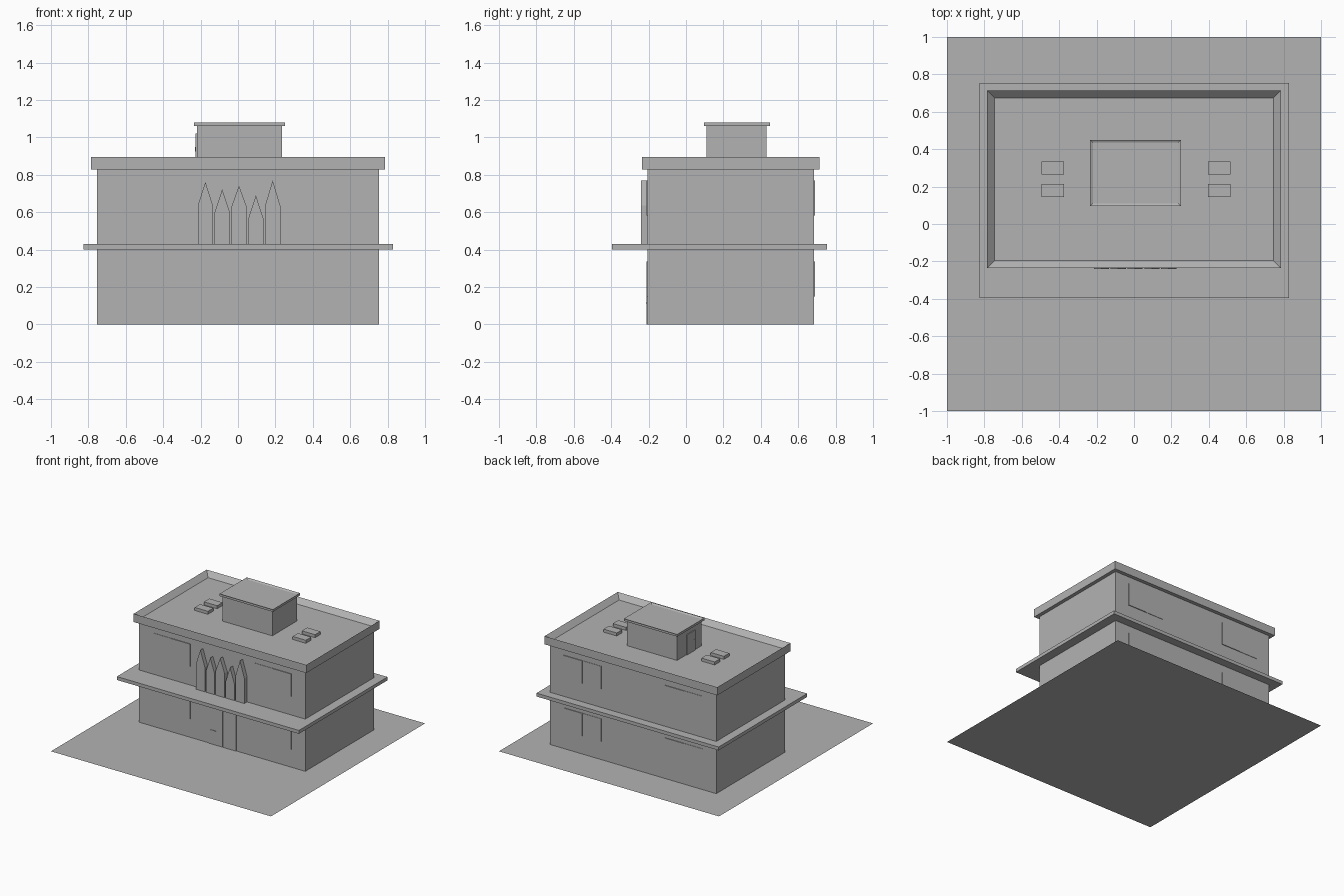
import bpy, bmesh

cube = bpy.data.objects.get("Cube")
if cube:
    bpy.data.objects.remove(cube, do_unlink=True)

# One plain grey for the whole model
grey = bpy.data.materials.new("plain_grey")
tone = (0.45, 0.45, 0.45, 1)
grey.use_nodes = True
grey.diffuse_color = tone
bsdf = next(n for n in grey.node_tree.nodes if n.type == "BSDF_PRINCIPLED")
bsdf.inputs["Base Color"].default_value = tone


def finish(name, bm):
    mesh = bpy.data.meshes.new(name)
    bmesh.ops.recalc_face_normals(bm, faces=bm.faces)
    bm.to_mesh(mesh)
    bm.free()
    mesh.materials.append(grey)
    obj = bpy.data.objects.new(name, mesh)
    bpy.context.collection.objects.link(obj)
    return obj


def box(name, x, y, z, rim=0, depth=0):
    """Box between the given ranges; an optional rim leaves a sunken top."""
    bm = bmesh.new()
    bmesh.ops.create_cube(bm, size=1)
    for v in bm.verts:
        v.co = [lo + (c + 0.5) * (hi - lo) for c, (lo, hi) in zip(v.co, (x, y, z))]
    if rim:
        bm.normal_update()
        top = max(bm.faces, key=lambda f: f.calc_center_median().z)
        bmesh.ops.inset_region(bm, faces=[top], thickness=rim)
        bmesh.ops.translate(bm, verts=top.verts, vec=(0, 0, -depth))
    return finish(name, bm)


def fin(name, x0, x1, shoulder, peak):
    """Upright board with a pointed top."""
    base, front, back = 0.43, -0.24, -0.205
    outline = [(x0, base), (x1, base), (x1, shoulder),
               ((x0 + x1) / 2, peak), (x0, shoulder)]
    bm = bmesh.new()
    face = bm.faces.new([bm.verts.new((x, front, z)) for x, z in outline])
    ext = bmesh.ops.extrude_face_region(bm, geom=[face])["geom"]
    moved = [g for g in ext if isinstance(g, bmesh.types.BMVert)]
    bmesh.ops.translate(bm, verts=moved, vec=(0, back - front, 0))
    finish(name, bm)


# Ground sheet
bm = bmesh.new()
bmesh.ops.create_grid(bm, x_segments=1, y_segments=1, size=1)
finish("ground_sheet", bm)

# Building shell
FRONT, BACK = -0.205, 0.685
box("walls", (-0.755, 0.755), (FRONT, BACK), (0.001, 0.84))
box("floor_ledge", (-0.825, 0.83), (-0.395, 0.755), (0.402, 0.43))
box("roof_parapet", (-0.785, 0.785), (-0.235, 0.715), (0.828, 0.895), 0.057, 0.04)

# Rooftop room with its cap and side door
box("roof_room", (-0.22, 0.235), (0.11, 0.43), (0.85, 1.065))
box("roof_room_cap", (-0.235, 0.25), (0.095, 0.45), (1.062, 1.08), 0.022, 0.008)
box("roof_room_door", (-0.226, -0.215), (0.2, 0.31), (0.855, 1.02))
box("roof_room_door_handle", (-0.229, -0.224), (0.215, 0.222), (0.925, 0.95))

# Rooftop units, in pairs either side of the room
for side, x in (("right", -0.435), ("left", 0.455)):
    for place, y in (("front", 0.18), ("rear", 0.3)):
        box(f"roof_unit_{side}_{place}", (x - 0.06, x + 0.06),
            (y - 0.035, y + 0.035), (0.85, 0.88))

# Two-pane windows on front and back, both floors
for wall, y, out in (("front", FRONT, -1), ("back", BACK, 1)):
    for floor, z0 in (("lower", 0.15), ("upper", 0.582)):
        for side, x in (("right", -0.46), ("left", 0.46)):
            name = f"window_{wall}_{floor}_{side}"
            height = (z0, z0 + 0.187)
            pane_y = sorted((y - out * 0.003, y + out * 0.003))
            box(name + "_fixed_pane", (x - 0.17, x), pane_y, height)
            pane_y = sorted((y - out * 0.003, y + out * 0.006))
            box(name + "_sliding_pane", (x, x + 0.17), pane_y, height)

# Entrance doors with handle bar
for side, x0, x1 in (("right", -0.115, 0.006), ("left", 0.01, 0.13)):
    box(f"entrance_door_{side}", (x0, x1), (FRONT - 0.005, FRONT + 0.003), (0.001, 0.335))
box("entrance_handle", (-0.105, -0.055), (FRONT - 0.009, FRONT - 0.004), (0.112, 0.118))

# Pointed fins above the entrance
fins = ((0.635, 0.762), (0.6, 0.722), (0.63, 0.742), (0.565, 0.69), (0.635, 0.77))
for i, (shoulder, peak) in enumerate(fins):
    x0 = -0.215 + i * 0.09
    fin(f"pointed_fin_{i + 1}", x0, x0 + 0.081, shoulder, peak)
